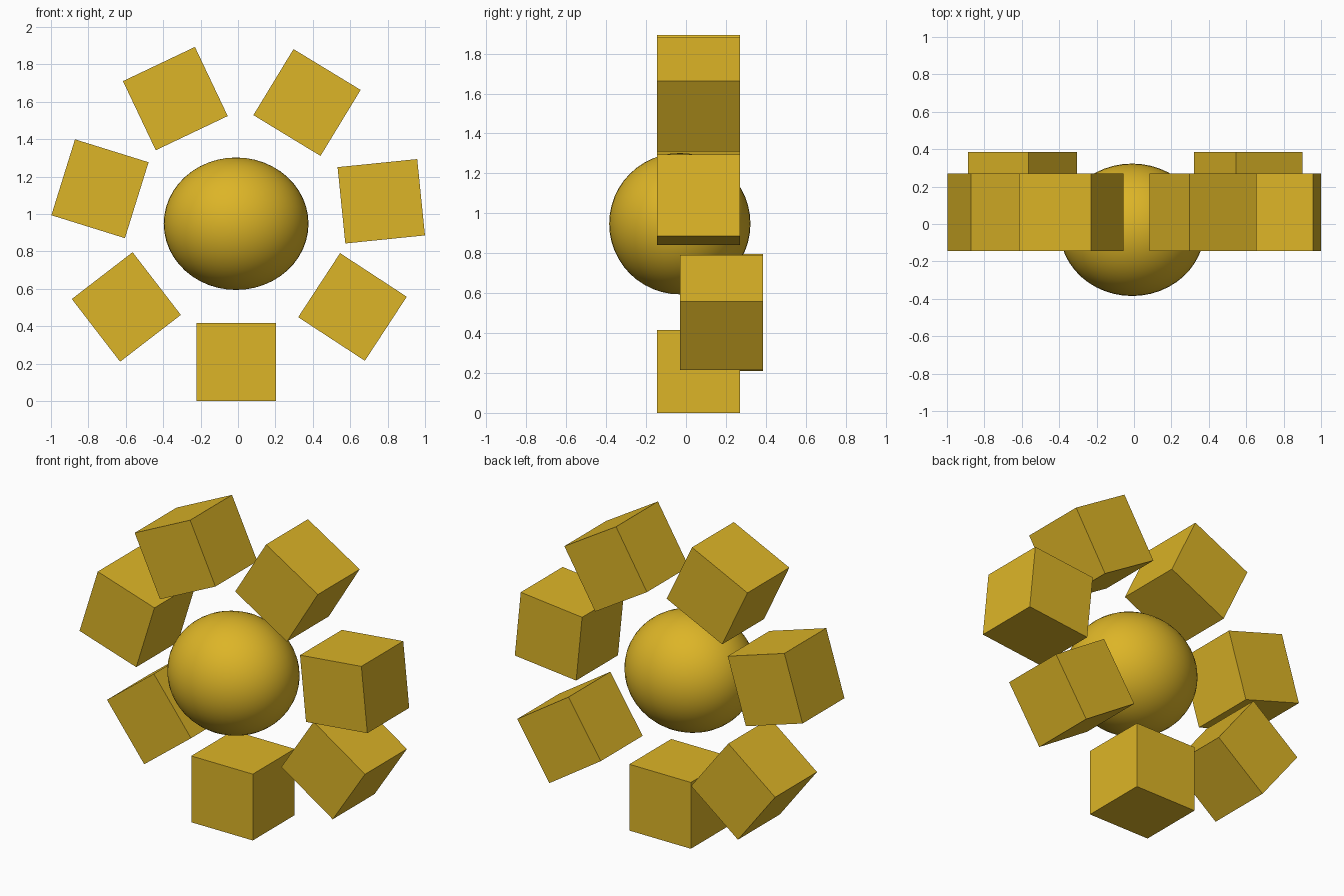
import bpy, math

if "Cube" in bpy.data.objects:
    bpy.data.objects.remove(bpy.data.objects["Cube"])

gold = bpy.data.materials.new("golden yellow")
gold.diffuse_color = (0.72, 0.46, 0.02, 1)
gold.use_nodes = True
gold.node_tree.nodes["Principled BSDF"].inputs["Base Color"].default_value = gold.diffuse_color

# Ring of blocks: name, x, y, z, tilt seen from the front (degrees), width, height
DEPTH = 0.415
blocks = [
    ("bottom_block", -0.009, 0.062, 0.208, 0.0, 0.427, 0.416),
    ("lower_right_block", 0.612, 0.178, 0.503, -33.2, 0.426, 0.409),
    ("right_block", 0.766, 0.062, 1.068, 5.8, 0.428, 0.410),
    ("upper_right_block", 0.369, 0.062, 1.596, -31.3, 0.420, 0.413),
    ("upper_left_block", -0.335, 0.062, 1.617, 25.4, 0.426, 0.409),
    ("left_block", -0.738, 0.062, 1.135, -17.3, 0.412, 0.425),
    ("lower_left_block", -0.597, 0.178, 0.503, -52.4, 0.423, 0.410),
]
for name, x, y, z, tilt, w, h in blocks:
    bpy.ops.mesh.primitive_cube_add(size=1, location=(x, y, z),
                                    rotation=(0, -math.radians(tilt), 0))
    ob = bpy.context.object
    ob.name = name
    ob.scale = (w, DEPTH, h)
    ob.data.materials.append(gold)

# Central ball, slightly wider than tall
bpy.ops.mesh.primitive_uv_sphere_add(segments=48, ring_count=24, radius=1,
                                     location=(-0.01, -0.031, 0.948))
ball = bpy.context.object
ball.name = "central_ball"
ball.scale = (0.387, 0.354, 0.354)
ball.data.materials.append(gold)
bpy.ops.object.shade_smooth()
